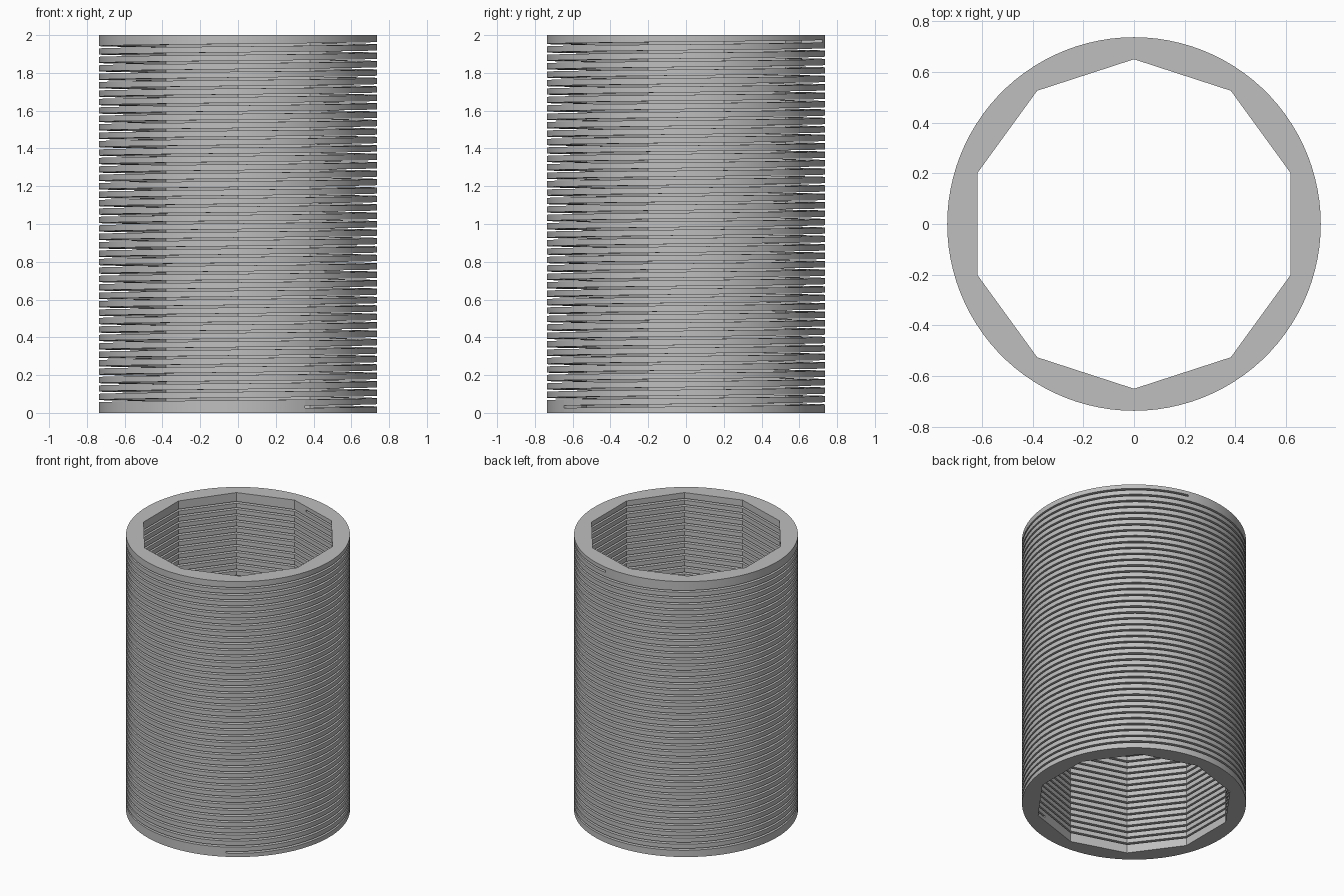
import bpy, bmesh, math

cube = bpy.data.objects.get("Cube")
if cube:
    bpy.data.objects.remove(cube)

HEIGHT = 2.0
OUTER = 0.737
INNER = 0.65          # corner radius of the ten-sided bore
SIDES = 10
SEG = 100             # steps per turn
PITCH = 0.0446
GAP = 0.013
START = 0.026         # height where the slot begins
FIRST = 8             # step, counted from the front, where the slot begins
STEPS = round((HEIGHT - 2 * START - GAP) / PITCH * SEG)

steel = bpy.data.materials.new("steel grey")
steel.use_nodes = True
colour = (0.52, 0.52, 0.52, 1)
steel.diffuse_color = colour
steel.node_tree.nodes["Principled BSDF"].inputs["Base Color"].default_value = colour


def slot(k):
    """Height of the underside of the slot at step k."""
    return START + PITCH * k / SEG


def wall(k):
    """Outer and inner points of the wall in plan at step k."""
    a = math.tau * (k + FIRST) / SEG - math.pi / 2
    half = math.pi / SIDES
    off = (a + math.pi / 2) % (2 * half) - half
    r = INNER * math.cos(half) / math.cos(off)
    c, s = math.cos(a), math.sin(a)
    return (OUTER * c, OUTER * s), (r * c, r * s)


bm = bmesh.new()


def face(*points):
    bm.faces.new([bm.verts.new((p[0], p[1], z)) for p, z in points])


# Helical coil: flat at both ends, split by the slot in between
for k in range(STEPS + SEG):
    (o0, i0), (o1, i1) = wall(k), wall(k + 1)
    low = [slot(j - SEG) + GAP if k >= SEG else 0 for j in (k, k + 1)]
    top = [slot(j) if k < STEPS else HEIGHT for j in (k, k + 1)]
    face((o0, low[0]), (o1, low[1]), (o1, top[1]), (o0, top[0]))
    face((i1, low[1]), (i0, low[0]), (i0, top[0]), (i1, top[1]))
    face((o0, top[0]), (o1, top[1]), (i1, top[1]), (i0, top[0]))
    face((o1, low[1]), (o0, low[0]), (i0, low[0]), (i1, low[1]))

# Walls closing the two ends of the slot
for k, flip in ((0, False), (STEPS, True)):
    o, i = wall(k)
    z = slot(k)
    loop = [(o, z), (i, z), (i, z + GAP), (o, z + GAP)]
    face(*(loop[::-1] if flip else loop))

bmesh.ops.remove_doubles(bm, verts=bm.verts, dist=0.0001)
mesh = bpy.data.meshes.new("slotted_sleeve")
bm.to_mesh(mesh)
bm.free()
mesh.materials.append(steel)
sleeve = bpy.data.objects.new("slotted_sleeve", mesh)
bpy.context.collection.objects.link(sleeve)

bpy.context.view_layer.objects.active = sleeve
sleeve.select_set(True)
bpy.ops.object.shade_smooth_by_angle(angle=math.radians(20))
